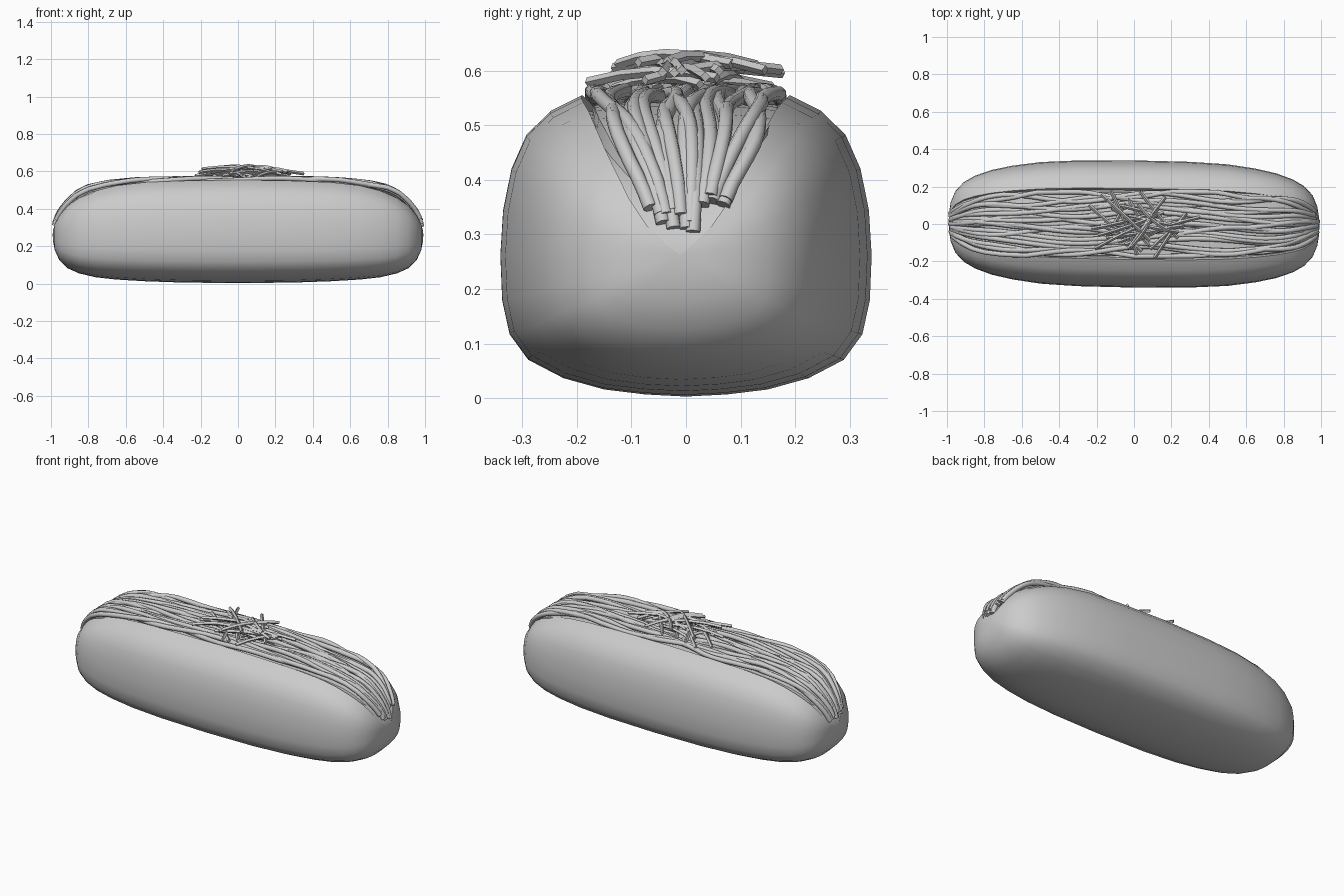
import bpy, bmesh, math, random

if "Cube" in bpy.data.objects:
    bpy.data.objects.remove(bpy.data.objects["Cube"])

random.seed(11)

# Bun stations: |x|, half width, top, bottom
BUN = [(0, .34, .555, .003), (.3, .336, .55, .006), (.5, .325, .542, .013), (.65, .304, .525, .022),
       (.76, .28, .497, .034), (.85, .248, .458, .055), (.91, .213, .418, .082), (.955, .165, .365, .125),
       (.98, .105, .315, .18), (.989, .05, .285, .225)]
# Filling stations: |x|, half width, height
FILL = [(0, .178, .556), (.4, .176, .553), (.55, .174, .547), (.7, .168, .532), (.8, .155, .51), (.86, .138, .48),
        (.91, .112, .435), (.95, .085, .385), (.975, .065, .335), (.99, .05, .28)]
# Half cross-section (u across, v up or down from the widest height)
SECTION = [(0, -1), (.22, -.985), (.44, -.95), (.66, -.87), (.85, -.74), (.95, -.56), (.99, -.32), (1, 0),
           (.985, .28), (.94, .54), (.86, .75), (.73, .90), (.56, 1), (.53, .9), (.28, .86), (0, .86)]
MID = .262


def fill_at(x):
    a = min(abs(x), .99)
    for p, q in zip(FILL, FILL[1:]):
        if a <= q[0]:
            t = (a - p[0]) / (q[0] - p[0])
            return p[1] + t * (q[1] - p[1]), p[2] + t * (q[2] - p[2])
    return FILL[-1][1:]


def mirrored(table):
    return [(-r[0],) + r[1:] for r in reversed(table[1:])] + table


def loft(name, rings, closed, poles=(), angle=50):
    bm = bmesh.new()
    rows = [[bm.verts.new(p) for p in r] for r in rings]
    n = len(rows[0])
    m = n if closed else n - 1
    for a, b in zip(rows, rows[1:]):
        for i in range(m):
            bm.faces.new((a[i], a[(i + 1) % n], b[(i + 1) % n], b[i]))
    for pole, row in zip(poles, (rows[0], rows[-1])):
        v = bm.verts.new(pole)
        for i in range(n):
            bm.faces.new((v, row[i], row[(i + 1) % n]))
    bmesh.ops.recalc_face_normals(bm, faces=bm.faces)
    me = bpy.data.meshes.new(name)
    bm.to_mesh(me)
    bm.free()
    ob = bpy.data.objects.new(name, me)
    bpy.context.collection.objects.link(ob)
    me.shade_smooth()
    me.set_sharp_from_angle(angle=math.radians(angle))
    return ob


def tubes(name, paths, radius, res):
    cu = bpy.data.curves.new(name, 'CURVE')
    cu.dimensions = '3D'
    cu.bevel_depth = radius
    cu.bevel_resolution = res
    cu.use_fill_caps = True
    for path in paths:
        sp = cu.splines.new('POLY')
        sp.points.add(len(path) - 1)
        for pt, co in zip(sp.points, path):
            pt.co = (*co, 1)
        sp.use_smooth = res > 0
    ob = bpy.data.objects.new(name, cu)
    bpy.context.collection.objects.link(ob)
    return ob


# Long roll with a shallow slot along the top
outline = SECTION + [(-u, v) for u, v in reversed(SECTION[1:-1])]
rings = []
for x, w, top, bot in mirrored(BUN):
    rings.append([(x, u * w - .012 * x, MID + v * ((top - MID) if v > 0 else (MID - bot))) for u, v in outline])
loft("bun", rings, True, [(-.991, .012, MID), (.991, -.012, MID)])

# Filling bed under the noodles
bed = []
for x, s, z in mirrored(FILL):
    k = .985
    bed.append([(x * k, u * s, z - d) for u, d in ((-1, .06), (-.95, .02), (-.5, .013), (0, .01),
                                                   (.5, .013), (.95, .02), (1, .06))])
loft("filling_bed", bed, False)

# Wavy noodles running end to end and drooping over both tips
noodles = []
COUNT = 17
for i in range(COUNT):
    lane = -.92 + 1.84 * i / (COUNT - 1)
    k, ph, ph2 = random.uniform(5, 9), random.uniform(0, 6.3), random.uniform(0, 6.3)
    end = [random.uniform(1.3, 1.44), random.uniform(1.3, 1.44)]
    path = []
    for j in range(45):
        t = -end[0] + (end[0] + end[1]) * j / 44
        x = .992 * math.sin(t)
        s, z = fill_at(x)
        y = max(-.97, min(.97, lane + .13 * math.sin(k * x + ph))) * s
        path.append((x, y, z + .002 + .007 * math.sin(k * 1.3 * x + ph2)))
    noodles.append(path)
tubes("noodles", noodles, .0135, 2)

# Pile of thin garnish strips in the middle
strips = []
N = 26
for i in range(N):
    f = i / (N - 1)
    spread = 1 - .45 * f
    cx = .06 + random.uniform(-.17, .17) * spread
    cy = random.uniform(-.09, .09) * spread
    ang = random.choice((.25, .8, 1.1, -.2, -.7, -1.0)) + random.uniform(-.2, .2)
    h = random.uniform(.10, .19)
    dx, dy = math.cos(ang), math.sin(ang)
    h = min(h, (.18 - abs(cy)) / max(abs(dy), .05))
    bend = random.uniform(-.015, .015)
    tilt = random.uniform(-.01, .01)
    z = .572 + .05 * f
    path = []
    for j in range(5):
        q = -1 + j / 2
        b = bend * (1 - q * q)
        path.append((cx + dx * h * q - dy * b, cy + dy * h * q + dx * b, z + tilt * q + .008 * (1 - 2 * q * q)))
    strips.append(path)
tubes("garnish_strips", strips, .0095, 0)
